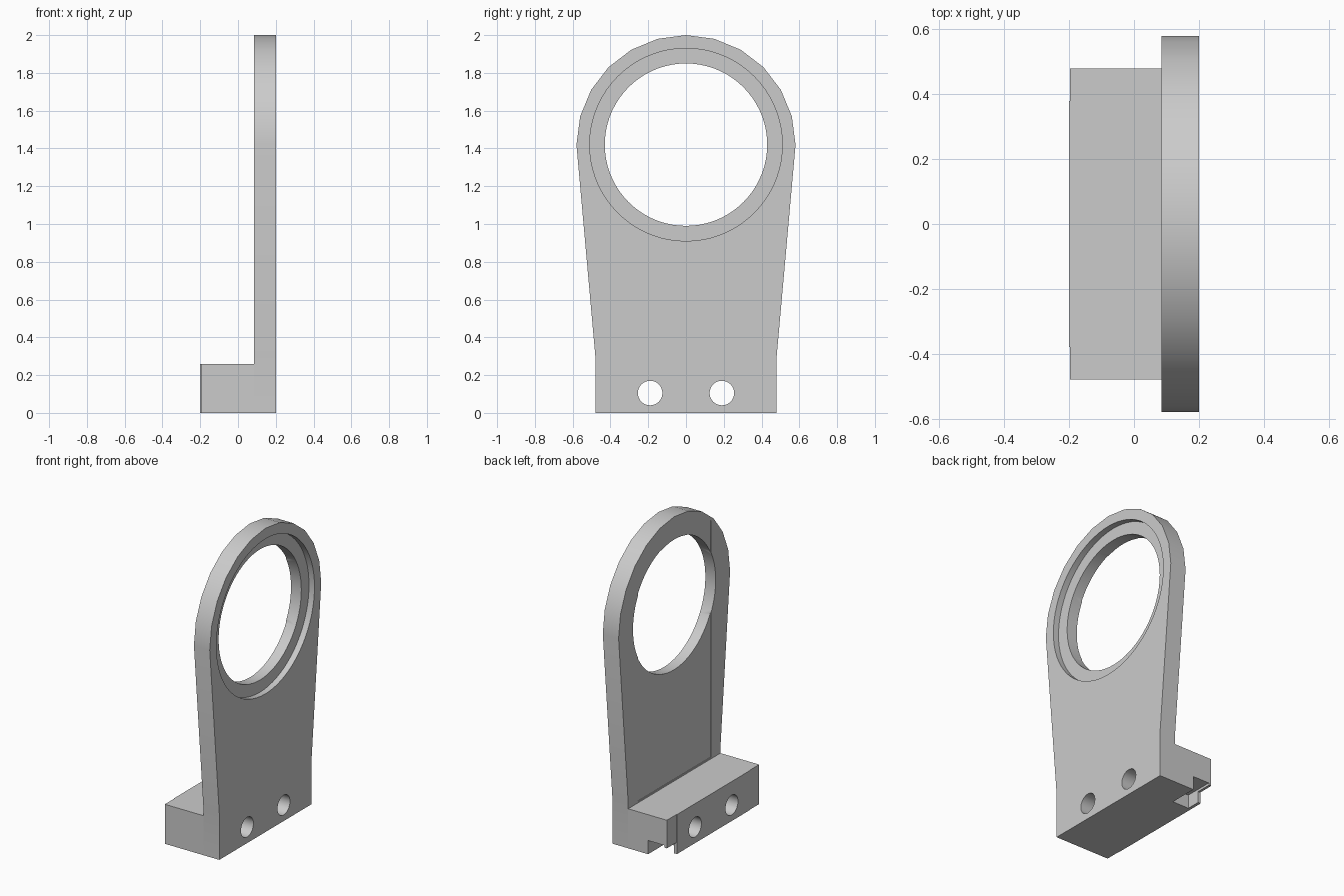
import bpy, bmesh
from math import sin, cos, pi, radians
from mathutils import Matrix, Vector

cube = bpy.data.objects.get("Cube")
if cube:
    bpy.data.objects.remove(cube, do_unlink=True)

grey = bpy.data.materials.new("plain_grey")
grey.use_nodes = True
COLOUR = (0.6, 0.6, 0.6, 1)
grey.diffuse_color = COLOUR
grey.node_tree.nodes["Principled BSDF"].inputs["Base Color"].default_value = COLOUR


def make_object(name, bm):
    bmesh.ops.recalc_face_normals(bm, faces=bm.faces)
    mesh = bpy.data.meshes.new(name)
    bm.to_mesh(mesh)
    bm.free()
    mesh.materials.append(grey)
    ob = bpy.data.objects.new(name, mesh)
    bpy.context.collection.objects.link(ob)
    return ob


def prism(name, points, depth):
    """Extrude a closed outline of 3D points along a vector."""
    bm = bmesh.new()
    face = bm.faces.new([bm.verts.new(p) for p in points])
    new = bmesh.ops.extrude_face_region(bm, geom=[face])["geom"]
    verts = [g for g in new if isinstance(g, bmesh.types.BMVert)]
    bmesh.ops.translate(bm, verts=verts, vec=Vector(depth))
    return make_object(name, bm)


def box(name, x0, x1, y0, y1, z0, z1):
    base = [(x0, y0, z0), (x1, y0, z0), (x1, y1, z0), (x0, y1, z0)]
    return prism(name, base, (0, 0, z1 - z0))


def cylinder_x(name, radius, x0, x1, y, z, sides):
    bm = bmesh.new()
    bmesh.ops.create_cone(
        bm, cap_ends=True, segments=sides, radius1=radius, radius2=radius,
        depth=x1 - x0,
        matrix=Matrix.Translation(((x0 + x1) / 2, y, z)) @ Matrix.Rotation(pi / 2, 4, "Y"))
    return make_object(name, bm)


def cut(target, cutters):
    """Subtract each cutter, then discard it."""
    for cutter in cutters:
        cutter.hide_render = True
        bpy.context.view_layer.objects.active = target
        mod = target.modifiers.new("cut", "BOOLEAN")
        mod.operation = "DIFFERENCE"
        mod.solver = "EXACT"
        mod.object = cutter
        bpy.ops.object.modifier_apply(modifier=mod.name)
        bpy.data.objects.remove(cutter, do_unlink=True)


def smooth(ob):
    bpy.ops.object.select_all(action="DESELECT")
    ob.select_set(True)
    bpy.context.view_layer.objects.active = ob
    bpy.ops.object.shade_smooth_by_angle(angle=radians(30))


BACK, FRONT = 0.085, 0.2      # plate faces along x
RING_Z, RING_R = 1.42, 0.58   # ring centre height and outer radius
HALF, PAD = 0.48, 0.38        # half widths of base and of raised pad


def bolt_holes():
    return [cylinder_x("bolt_cutter", 0.065, -0.4, 0.4, s * 0.19, 0.105, 32) for s in (-1, 1)]


# Upright plate with a faceted round top
arc = [(BACK, RING_R * cos(i * pi / 12), RING_Z + RING_R * sin(i * pi / 12)) for i in range(13)]
outline = [(BACK, HALF, 0), (BACK, HALF, 0.3)] + arc + [(BACK, -HALF, 0.3), (BACK, -HALF, 0)]
plate = prism("upright_plate", outline, (FRONT - BACK, 0, 0))
cut(plate, [
    box("relief_cutter", 0, BACK + 0.004, -PAD, PAD, 0.27, 1.83),
    cylinder_x("bore_cutter", 0.43, 0, 0.4, 0, RING_Z, 72),
    cylinder_x("counterbore_cutter", 0.51, FRONT - 0.04, 0.4, 0, RING_Z, 72),
] + bolt_holes())
smooth(plate)

# Foot block with a slightly raised pad on its outer face
step = -0.197
foot_plan = [(BACK, -HALF), (BACK, HALF), (step, HALF), (step, PAD),
             (-0.2, PAD), (-0.2, -PAD), (step, -PAD), (step, -HALF)]
foot = prism("foot_block", [(x, y, 0) for x, y in foot_plan], (0, 0, 0.26))

# Channel under one end, leaving a thin lip along the outer face
cut(foot, bolt_holes() + [
    box("channel_cutter", -0.18, -0.06, 0.29, 0.6, -0.1, 0.09),
    box("corner_cutter", -0.3, -0.06, PAD, 0.6, -0.1, 0.075),
])
smooth(foot)
